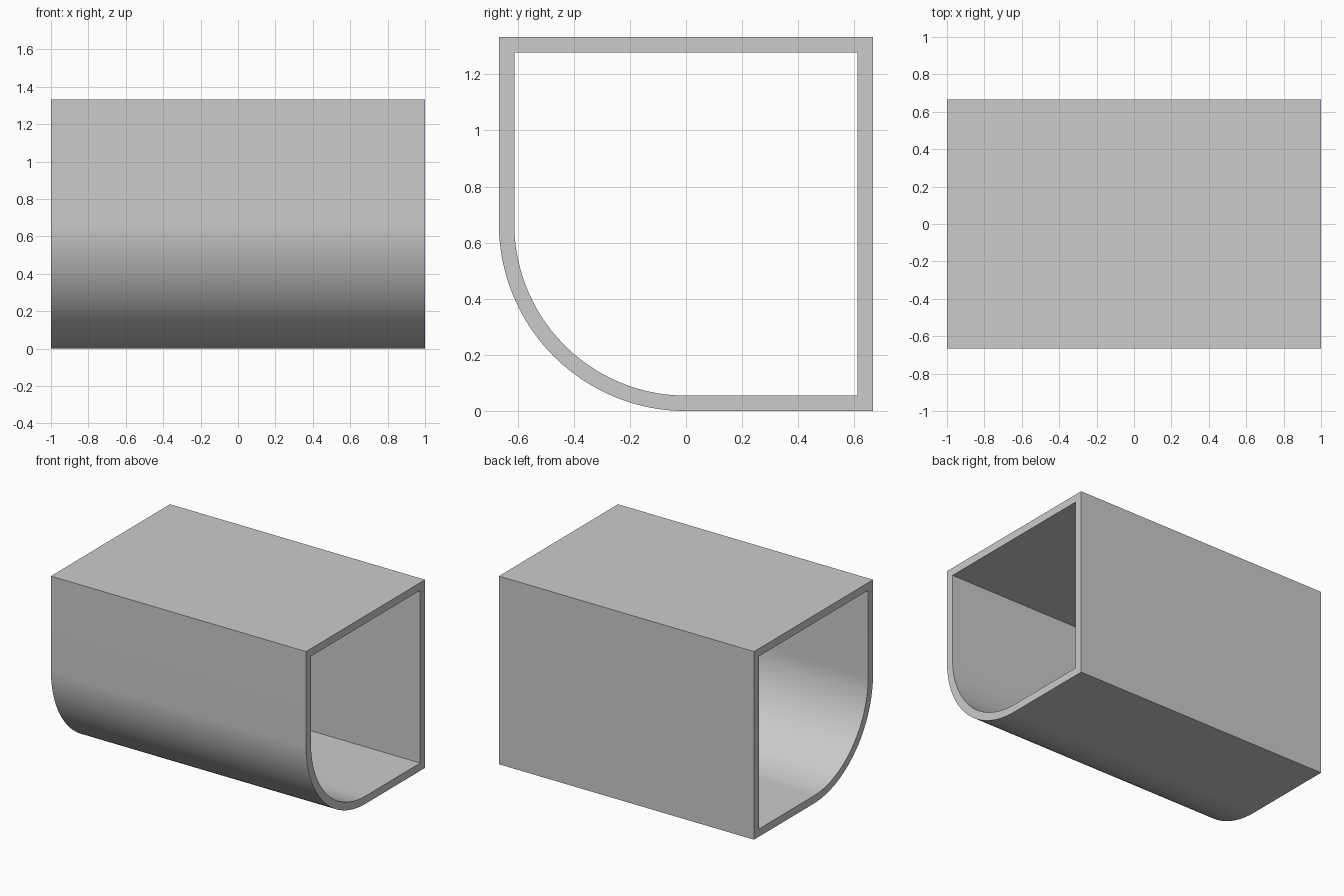
import bpy
import bmesh
import math

cube = bpy.data.objects.get("Cube")
if cube:
    bpy.data.objects.remove(cube, do_unlink=True)

HALF_LENGTH = 1.0
R = 0.6667          # outer half width and bend radius
WALL = 0.055
ARC_STEPS = 48

grey = bpy.data.materials.new("light_grey")
grey.use_nodes = True
colour = (0.6, 0.6, 0.6, 1)
grey.diffuse_color = colour
grey.node_tree.nodes["Principled BSDF"].inputs["Base Color"].default_value = colour


def section(r):
    """Square outline with the lower front corner fully rounded, as (y, z)."""
    pts = [(r, R - r), (r, R + r), (-r, R + r)]
    for i in range(ARC_STEPS + 1):
        a = math.pi + math.pi / 2 * i / ARC_STEPS
        pts.append((r * math.cos(a), R + r * math.sin(a)))
    return pts


# Hollow duct: outer and inner walls joined by flat end rims
bm = bmesh.new()


def ring(x, r):
    return [bm.verts.new((x, y, z)) for y, z in section(r)]


rings = [ring(-HALF_LENGTH, R), ring(HALF_LENGTH, R),
         ring(HALF_LENGTH, R - WALL), ring(-HALF_LENGTH, R - WALL)]
for k in range(4):
    a, b = rings[k], rings[(k + 1) % 4]
    for i in range(len(a)):
        j = (i + 1) % len(a)
        bm.faces.new((a[i], a[j], b[j], b[i]))
bmesh.ops.recalc_face_normals(bm, faces=bm.faces)

mesh = bpy.data.meshes.new("duct_shell")
bm.to_mesh(mesh)
bm.free()
mesh.materials.append(grey)
duct = bpy.data.objects.new("duct_shell", mesh)
bpy.context.collection.objects.link(duct)

# Smooth bend, crisp corners and rims
bpy.ops.object.select_all(action='DESELECT')
duct.select_set(True)
bpy.context.view_layer.objects.active = duct
bpy.ops.object.shade_smooth_by_angle(angle=math.radians(30))
